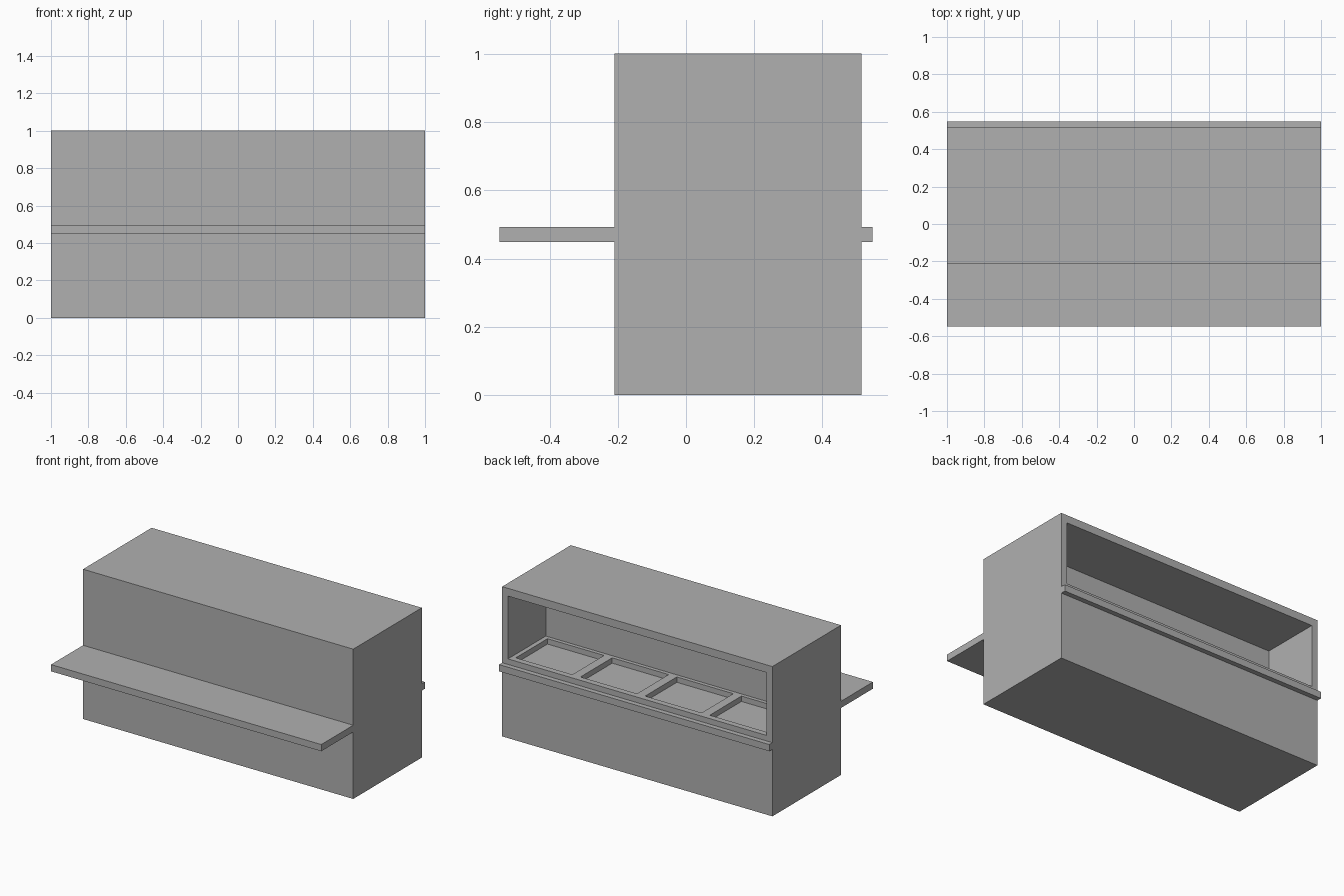
import bpy
import bmesh

if "Cube" in bpy.data.objects:
    bpy.data.objects.remove(bpy.data.objects["Cube"])

# Darker grey used on every part
grey = bpy.data.materials.new("dark_grey")
grey.diffuse_color = (0.435, 0.435, 0.435, 1)
grey.use_nodes = True
grey.node_tree.nodes["Principled BSDF"].inputs["Base Color"].default_value = grey.diffuse_color


def box(name, x0, x1, y0, y1, z0, z1):
    """Axis-aligned box given by its limits."""
    bm = bmesh.new()
    bmesh.ops.create_cube(bm, size=1)
    for v in bm.verts:
        v.co.x = x1 if v.co.x > 0 else x0
        v.co.y = y1 if v.co.y > 0 else y0
        v.co.z = z1 if v.co.z > 0 else z0
    me = bpy.data.meshes.new(name)
    bm.to_mesh(me)
    bm.free()
    me.materials.append(grey)
    ob = bpy.data.objects.new(name, me)
    bpy.context.collection.objects.link(ob)
    return ob


def cut(target, cutter):
    """Subtract the cutter, apply, and remove it."""
    mod = target.modifiers.new("cut", 'BOOLEAN')
    mod.operation = 'DIFFERENCE'
    mod.solver = 'EXACT'
    mod.object = cutter
    cutter.hide_render = True
    bpy.context.view_layer.objects.active = target
    bpy.ops.object.modifier_apply(modifier=mod.name)
    bpy.data.objects.remove(cutter)


FRONT, BACK = -0.21, 0.515
FLOOR = 0.53      # compartment floor height
HALF = 0.957      # compartment half width
DEPTH = 0.40      # compartment depth

# Cabinet body with the compartment open to the back
body = box("counter_body", -1, 1, FRONT, BACK, 0, 1.002)
cut(body, box("compartment_cutter", -HALF, HALF, BACK - DEPTH, BACK + 0.1, FLOOR, 0.95))

# Row of four shallow tray wells in the compartment floor
bay = 2 * HALF / 4
for i in range(4):
    x = -HALF + bay * i
    cut(body, box("tray_cutter", x + 0.03, x + bay - 0.03,
                  BACK - DEPTH + 0.025, BACK - 0.04, FLOOR - 0.036, FLOOR + 0.1))

# Serving shelf at the front and narrow ledge at the back
box("front_shelf", -1, 1, -0.548, FRONT, 0.448, 0.493)
box("back_ledge", -1, 1, BACK, 0.548, 0.448, 0.493)
